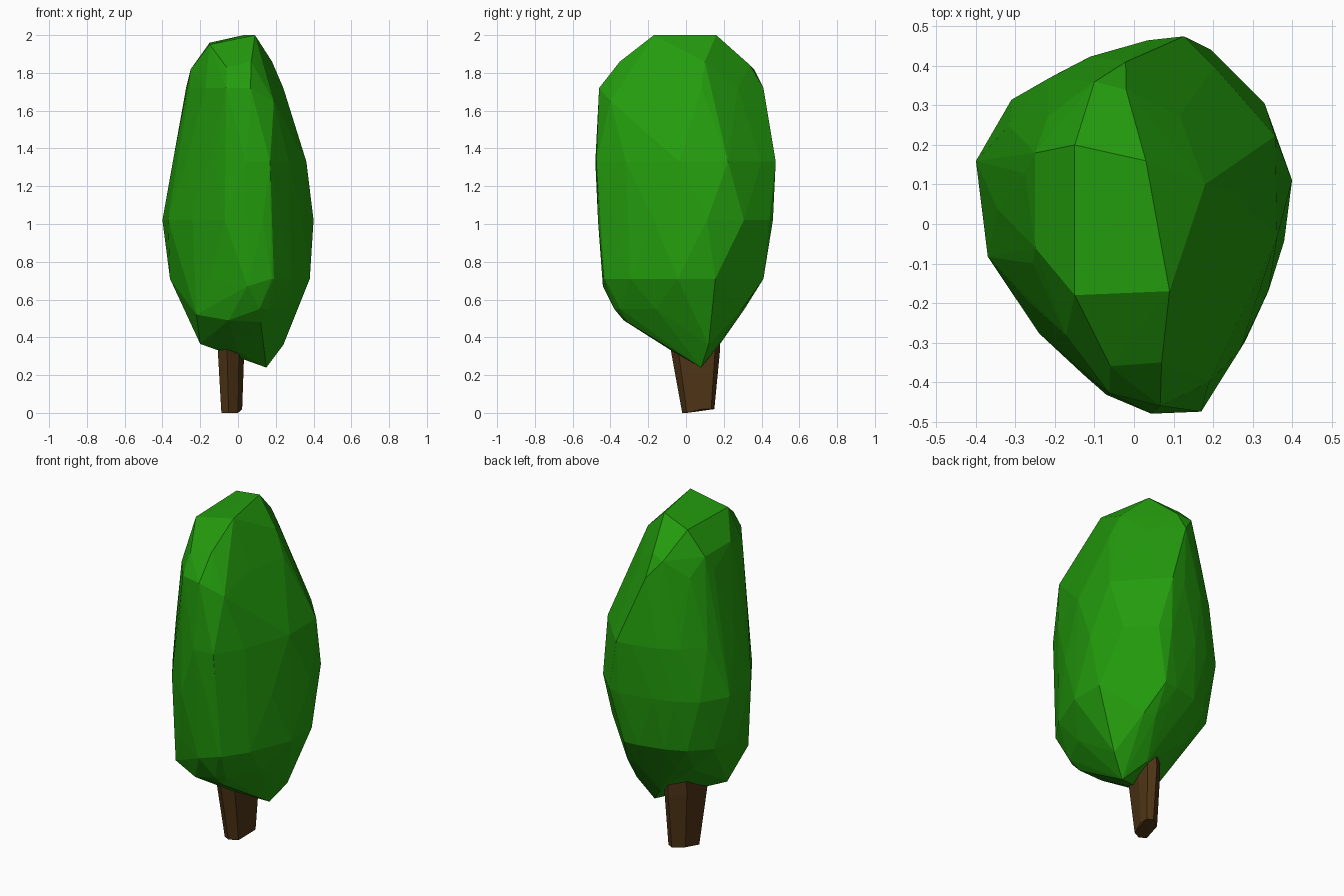
import bpy, bmesh, math

if "Cube" in bpy.data.objects:
    bpy.data.objects.remove(bpy.data.objects["Cube"])


def material(name, color):
    m = bpy.data.materials.new(name)
    m.diffuse_color = (*color, 1)
    m.use_nodes = True
    m.node_tree.nodes["Principled BSDF"].inputs["Base Color"].default_value = m.diffuse_color
    return m


def hull_object(name, points, mat):
    bm = bmesh.new()
    verts = [bm.verts.new(p) for p in points]
    res = bmesh.ops.convex_hull(bm, input=verts)
    unused = {g for g in res["geom_interior"] + res["geom_unused"]
              if isinstance(g, bmesh.types.BMVert)}
    bmesh.ops.delete(bm, geom=list(unused), context='VERTS')
    bmesh.ops.recalc_face_normals(bm, faces=bm.faces)
    me = bpy.data.meshes.new(name)
    bm.to_mesh(me)
    bm.free()
    me.materials.append(mat)
    ob = bpy.data.objects.new(name, me)
    bpy.context.collection.objects.link(ob)
    return ob


# Plan outline of the crown
OUTLINE = [(-.40, .17), (-.31, .33), (-.19, .40), (-.08, .44), (.12, .48), (.23, .46),
           (.33, .33), (.40, .12), (.34, -.17), (.20, -.43), (.13, -.475),
           (-.07, -.44), (-.24, -.28), (-.37, -.08)]


def ring(z, x0, x1, y0, y1, limit, stagger):
    """Outline fitted to a box, with its back right corner cut at a diagonal limit."""
    n = len(OUTLINE)
    t = 0.5 if stagger else 0
    pts = []
    for i in range(n):
        a, b = OUTLINE[i], OUTLINE[(i + 1) % n]
        pts.append((a[0] + (b[0] - a[0]) * t, a[1] + (b[1] - a[1]) * t))
    xs, ys = [p[0] for p in pts], [p[1] for p in pts]
    fx = (x1 - x0) / (max(xs) - min(xs))
    fy = (y1 - y0) / (max(ys) - min(ys))
    out = []
    for x, y in pts:
        x, y = x0 + (x - min(xs)) * fx, y0 + (y - min(ys)) * fy
        over = max(0, x + y - limit * math.sqrt(2))
        out.append((x - over, y, z) if y > x else (x, y - over, z))
    return out


# Crown: height, x range, y range, diagonal limit
levels = [(1.72, -.275, .24, -.46, .41, .275),
          (1.33, -.345, .362, -.48, .475, .425),
          (1.02, -.40, .40, -.466, .46, .45),
          (.71, -.36, .38, -.44, .41, .375),
          (.55, -.25, .30, -.38, .31, .335)]
points = []
for i, lv in enumerate(levels):
    points += ring(*lv, stagger=i % 2 == 1)

# Top ridge and shoulder
points += [(.03, .16, 2.0), (.09, -.17, 2.0), (-.15, .20, 1.96), (-.15, -.18, 1.95),
           (-.06, -.36, 1.83), (.07, -.35, 1.86), (-.25, .18, 1.82), (-.25, -.06, 1.82),
           (-.10, .36, 1.82), (-.02, .34, 1.84), (.18, .10, 1.86)]
# Front right corner edge
points += [(.19, -.40, 1.65), (.19, -.43, .71), (.05, -.44, .67)]
# Slanting underside
points += [(.15, .08, .24), (-.20, -.10, .365), (.24, .12, .36), (.05, .17, .35),
           (-.22, -.27, .52), (-.05, -.33, .49), (.12, -.31, .48), (0, -.07, .325)]
hull_object("crown", points, material("leaf_green", (.017, .33, .004)))

# Trunk: tapered seven-sided post
SECTION = [(-1, -.75), (-.3, -1), (.6, -.7), (1, .2), (1, .8), (.4, 1), (-.7, .5)]
trunk = []
for z, cx, cy, rx, ry in [(0, -.033, .065, .055, .085), (.33, -.037, .05, .07, .13),
                          (.5, -.035, .05, .07, .13)]:
    for u, v in SECTION:
        lift = .02 if z == 0 and v > 0 else 0
        trunk.append((cx + rx * u, cy + ry * v, z + lift))
hull_object("trunk", trunk, material("bark_brown", (.078, .035, .008)))
